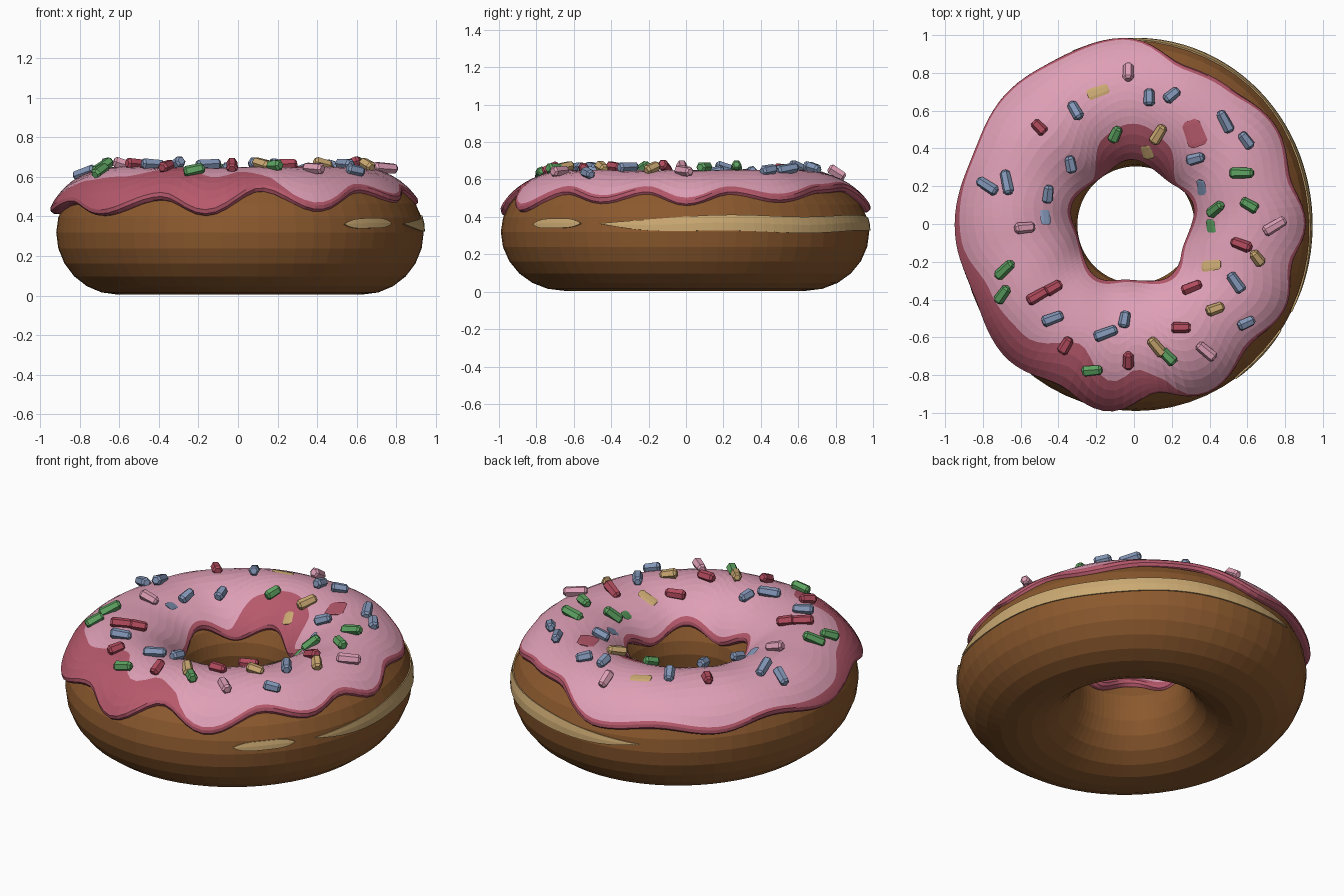
import bpy, bmesh, random
from math import sin, cos, asin, acos, atan2, radians, degrees, hypot, pi
from mathutils import Matrix, Vector

random.seed(4)
cube = bpy.data.objects.get("Cube")
if cube:
    bpy.data.objects.remove(cube)

MID, RISE, HOLE, COAT = 0.315, 0.29, 0.31, 0.045


def material(name, rgb):
    mat = bpy.data.materials.new(name)
    mat.use_nodes = True
    mat.diffuse_color = (*rgb, 1)
    mat.node_tree.nodes["Principled BSDF"].inputs["Base Color"].default_value = (*rgb, 1)
    return mat


dough_brown = material("dough_brown", (0.26, 0.1, 0.027))
pale_crust = material("pale_crust", (0.6, 0.4, 0.17))
light_pink = material("light_pink", (0.74, 0.35, 0.47))
deep_pink = material("deep_pink", (0.47, 0.1, 0.15))
blue = material("sugar_blue", (0.23, 0.31, 0.48))
green = material("sugar_green", (0.11, 0.36, 0.12))
red = material("sugar_red", (0.44, 0.07, 0.11))


def ring_section(a):
    """Centre radius and half width of the ring at angle a."""
    outer = 0.93 + 0.055 * sin(a) ** 2
    return (outer + HOLE) / 2, (outer - HOLE) / 2


def surface(a, phi, off=0.0):
    """Point on the ring: a runs round it, phi round its section (degrees)."""
    mid, half = ring_section(a)
    p = radians(phi)
    r = mid + (half + off) * cos(p)
    rise = RISE if sin(p) > 0 else MID
    return Vector((r * cos(a), r * sin(a), MID + (rise + off) * sin(p)))


def keyed(keys, deg):
    """Smooth periodic interpolation of (degree, value) keys."""
    deg %= 360
    loop = [(keys[-1][0] - 360, keys[-1][1])] + keys + [(keys[0][0] + 360, keys[0][1])]
    for (d0, v0), (d1, v1) in zip(loop, loop[1:]):
        if d0 <= deg <= d1:
            return v0 + (v1 - v0) * (1 - cos(pi * (deg - d0) / (d1 - d0))) / 2


def finish(name, bm, mats, location=(0, 0, 0)):
    bmesh.ops.recalc_face_normals(bm, faces=bm.faces)
    mesh = bpy.data.meshes.new(name)
    bm.to_mesh(mesh)
    bm.free()
    for mat in mats:
        mesh.materials.append(mat)
    obj = bpy.data.objects.new(name, mesh)
    obj.location = location
    bpy.context.collection.objects.link(obj)
    return obj


def skin(name, angles, section, mats, location, closed=True, paint=lambda j: 0):
    """Bridge the closed section at each angle to the next one."""
    bm = bmesh.new()
    loops = [[bm.verts.new(surface(a, *p)) for p in section(a)] for a in angles]
    n = len(loops[0])
    for i in range(len(loops) if closed else len(loops) - 1):
        near, far = loops[i], loops[(i + 1) % len(loops)]
        for j in range(n):
            k = (j + 1) % n
            bm.faces.new((near[j], far[j], far[k], near[k])).material_index = paint(j)
    return finish(name, bm, mats, location)


def turn(count):
    return [2 * pi * i / count for i in range(count)]


# Dough ring
DOUGH_AT = (0.01, -0.005, 0.005)
skin("dough_ring", turn(64), lambda a: [(p * 15, 0) for p in range(24)],
     [dough_brown], DOUGH_AT)


# Pale crust marks on the side of the dough
def crust_mark(name, start, end, low, high):
    steps = 40

    def section(a):
        s = 2 * (degrees(a) - start) / (end - start) - 1
        wave = 1.2 * sin(degrees(a) / 9)
        half = (high - low) / 2 * max(0.02, 1 - s ** 4)
        c = (low + high) / 2 + wave
        return [(c - half, -0.01), (c - half, 0.006), (c, 0.007),
                (c + half, 0.006), (c + half, -0.01)]

    angles = [radians(start + (end - start) * i / steps) for i in range(steps + 1)]
    skin(name, angles, section, [pale_crust], DOUGH_AT, closed=False)


crust_mark("long_crust_mark", -29, 110, 0, 17)
crust_mark("short_crust_mark", -57, -36, 3, 13)

# Icing: height of the dripping rim, and width of its deep pink border
RIM = [(0, .45), (16, .51), (33, .47), (55, .52), (72, .53), (95, .42), (115, .45),
       (135, .42), (155, .46), (180, .41), (205, .46), (225, .4), (246, .48), (261, .4),
       (278, .52), (295, .42), (314, .51), (331, .46), (346, .51)]
BORDER = [(160, 7), (185, 14), (205, 24), (225, 42), (250, 48), (268, 40), (280, 18), (288, 7)]
HOLE_BORDER = [(40, 9), (65, 40), (110, 40), (135, 9)]


def spread(a, b, count):
    return [a + (b - a) * i / count for i in range(count)]


def icing_section(a):
    deg = degrees(a)
    rim = degrees(asin((keyed(RIM, deg) - MID) / RISE))
    inner = 180 - degrees(asin((0.12 + 0.035 * sin(5 * a)) / RISE))
    border = rim + keyed(BORDER, deg)
    hole_border = inner - keyed(HOLE_BORDER, deg)
    over = (spread(rim + 4, border, 4) + spread(border, hole_border, 12)
            + spread(hole_border, inner - 4, 4) + [inner - 4])
    coat = [(p, COAT - 0.006 * abs(cos(radians(p)))
             + 0.004 * sin(7 * a + p / 20) * sin(3 * a)) for p in over]
    return ([(rim + 2, -0.02), (rim, 0.012), (rim + 1, 0.03)] + coat
            + [(inner - 1, 0.03), (inner, 0.012), (inner - 2, -0.02)])


skin("icing", turn(120), icing_section, [light_pink, deep_pink], (-0.008, 0, 0),
     paint=lambda j: 0 if 7 <= j < 19 else 1)


# Sprinkles: x, y and heading of each one
def sprinkles(name, mat, places, size=(1, 1, 1), lift=0.016):
    bm = bmesh.new()
    for x, y, heading in places:
        a, r = atan2(y, x), hypot(x, y)
        mid, half = ring_section(a)
        phi = degrees(acos(max(-1, min(1, (r - mid) / (half + COAT)))))
        up = Vector((cos(a) * cos(radians(phi)), sin(a) * cos(radians(phi)), sin(radians(phi))))
        h = radians(heading)
        along = Vector((cos(h), sin(h), 0))
        along = (along - up * along.dot(up)).normalized()
        along = (along + up * random.uniform(-0.3, 0.3)).normalized()
        side = up.cross(along).normalized()
        frame = Matrix((along, side, along.cross(side))).transposed().to_4x4()
        pose = Matrix.Translation(surface(a, phi, COAT + lift)) @ frame
        pose = pose @ Matrix.Diagonal((*size, 1)) @ Matrix.Rotation(pi / 2, 4, "Y")
        made = bmesh.ops.create_cone(bm, cap_ends=True, segments=6, radius1=0.03, radius2=0.027,
                                     depth=random.uniform(0.06, 0.11))
        caps = {f for v in made["verts"] for f in v.link_faces if len(f.verts) == 6}
        bmesh.ops.inset_individual(bm, faces=list(caps), thickness=0.011, depth=0.012)
        verts = {v for f in caps for v in f.verts} | set(made["verts"])
        bmesh.ops.transform(bm, matrix=pose, verts=list(verts))
    finish(name, bm, [mat])


sprinkles("blue_sprinkles", blue, [
    (.08, .67, 90), (.2, .68, 40), (-.31, .6, 120), (.48, .54, 120), (.59, .44, 130),
    (.33, .35, 20), (-.34, .32, 105), (-.67, .22, 105), (-.77, .2, 150), (-.46, .16, 90),
    (-.43, -.5, 20), (-.15, -.58, 20), (-.05, -.51, 80), (.54, -.31, 125), (.59, -.52, 20)])
sprinkles("green_sprinkles", green, [
    (-.1, .48, 70), (.57, .27, 0), (.61, .1, 150), (.44, .08, 30), (-.68, -.24, 40),
    (-.69, -.37, 50), (-.22, -.77, 10), (.18, -.7, 135)])
sprinkles("red_sprinkles", red, [
    (-.5, .51, 135), (.57, -.11, 160), (.31, -.34, 20), (.25, -.55, 0), (-.03, -.72, 90),
    (-.36, -.64, 60), (-.43, -.34, 30), (-.51, -.38, 30)])
sprinkles("yellow_sprinkles", pale_crust, [
    (.13, .48, 60), (.65, -.18, 130), (.43, -.45, 20), (.12, -.65, 130)])
sprinkles("pink_sprinkles", light_pink, [
    (-.03, .8, 90), (-.58, -.02, 5), (.38, -.67, 140), (.74, -.01, 30)])

# Sunken sprinkles that barely show
SUNK = (0.9, 1, 0.15)
sprinkles("sunken_blue", blue, [(.36, .18, 80), (-.47, .04, 90)], SUNK, 0.002)
sprinkles("sunken_green", green, [(.41, -.03, 90)], SUNK, 0.002)
sprinkles("sunken_yellow", pale_crust, [(-.19, .7, 20), (.41, -.22, 0), (.07, .38, 100)], SUNK, 0.002)
sprinkles("deep_pink_spot", deep_pink, [(.32, .48, 110)], (1.6, 1.8, 0.15), 0.002)
